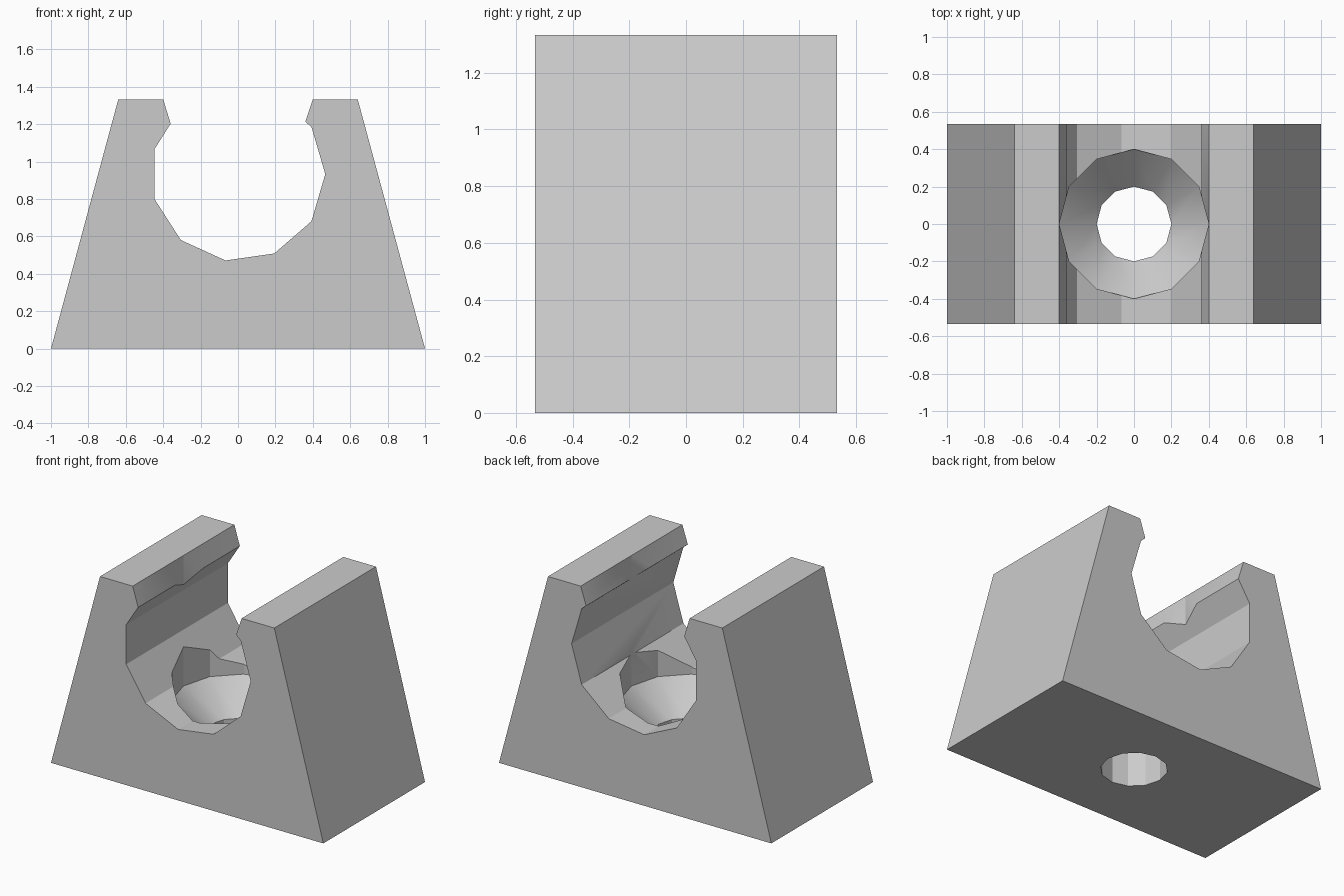
import bpy
import bmesh
from math import cos, sin, pi, radians

cube = bpy.data.objects.get("Cube")
if cube:
    bpy.data.objects.remove(cube, do_unlink=True)

UNIT = 1 / 15
HEIGHT = 20 * UNIT
HALF_DEPTH = 8 * UNIT
BORE_RADIUS = 7 * UNIT
BORE_Z = 14 * UNIT

grey = bpy.data.materials.new("light grey")
grey.use_nodes = True
grey.diffuse_color = (0.6, 0.6, 0.6, 1)
grey.node_tree.nodes["Principled BSDF"].inputs["Base Color"].default_value = grey.diffuse_color


def make_object(name, bm):
    bmesh.ops.recalc_face_normals(bm, faces=bm.faces[:])
    mesh = bpy.data.meshes.new(name)
    bm.to_mesh(mesh)
    bm.free()
    mesh.materials.append(grey)
    obj = bpy.data.objects.new(name, mesh)
    bpy.context.collection.objects.link(obj)
    return obj


def clip_block():
    """Tapered block with an eleven-sided open bore, extruded front to back."""
    bore = []
    for i in range(-5, 2):
        a = 2 * pi * i / 11
        bore.append((BORE_RADIUS * cos(a), BORE_Z + BORE_RADIUS * sin(a)))
    # the bore's last left corner, level with the first one
    bore.insert(0, (bore[0][0], 2 * BORE_Z - bore[0][1]))
    left = [(-1, 0), (-0.64, HEIGHT), (-0.4, HEIGHT), (-0.36, 1.203)]
    right = [(0.36, 1.213), (0.4, HEIGHT), (0.64, HEIGHT), (1, 0)]
    bm = bmesh.new()
    face = bm.faces.new([bm.verts.new((x, -HALF_DEPTH, z)) for x, z in left + bore + right])
    grown = bmesh.ops.extrude_face_region(bm, geom=[face])["geom"]
    verts = [g for g in grown if isinstance(g, bmesh.types.BMVert)]
    bmesh.ops.translate(bm, verts=verts, vec=(0, 2 * HALF_DEPTH, 0))
    return make_object("clip_block", bm)


def screw_hole_cutter(sides=12):
    """Shank hole, conical countersink and head clearance in one solid."""
    steps = [(0.2, -0.1), (0.2, 4 * UNIT), (0.4, 7 * UNIT), (0.4, 1.5)]
    bm = bmesh.new()
    rings = [[bm.verts.new((r * cos(2 * pi * i / sides), r * sin(2 * pi * i / sides), z))
              for i in range(sides)] for r, z in steps]
    for low, high in zip(rings, rings[1:]):
        for i in range(sides):
            j = (i + 1) % sides
            bm.faces.new((low[i], low[j], high[j], high[i]))
    bm.faces.new(rings[0])
    bm.faces.new(rings[-1])
    return make_object("screw_hole_cutter", bm)


block = clip_block()
cutter = screw_hole_cutter()

# Cut the screw hole and drop the cutter
cut = block.modifiers.new("screw hole", 'BOOLEAN')
cut.operation = 'DIFFERENCE'
cut.solver = 'EXACT'
cut.object = cutter
bpy.ops.object.select_all(action='DESELECT')
block.select_set(True)
bpy.context.view_layer.objects.active = block
bpy.ops.object.modifier_apply(modifier=cut.name)
bpy.data.objects.remove(cutter, do_unlink=True)

# Soft countersink, crisp edges elsewhere
bpy.ops.object.shade_smooth_by_angle(angle=radians(29))
